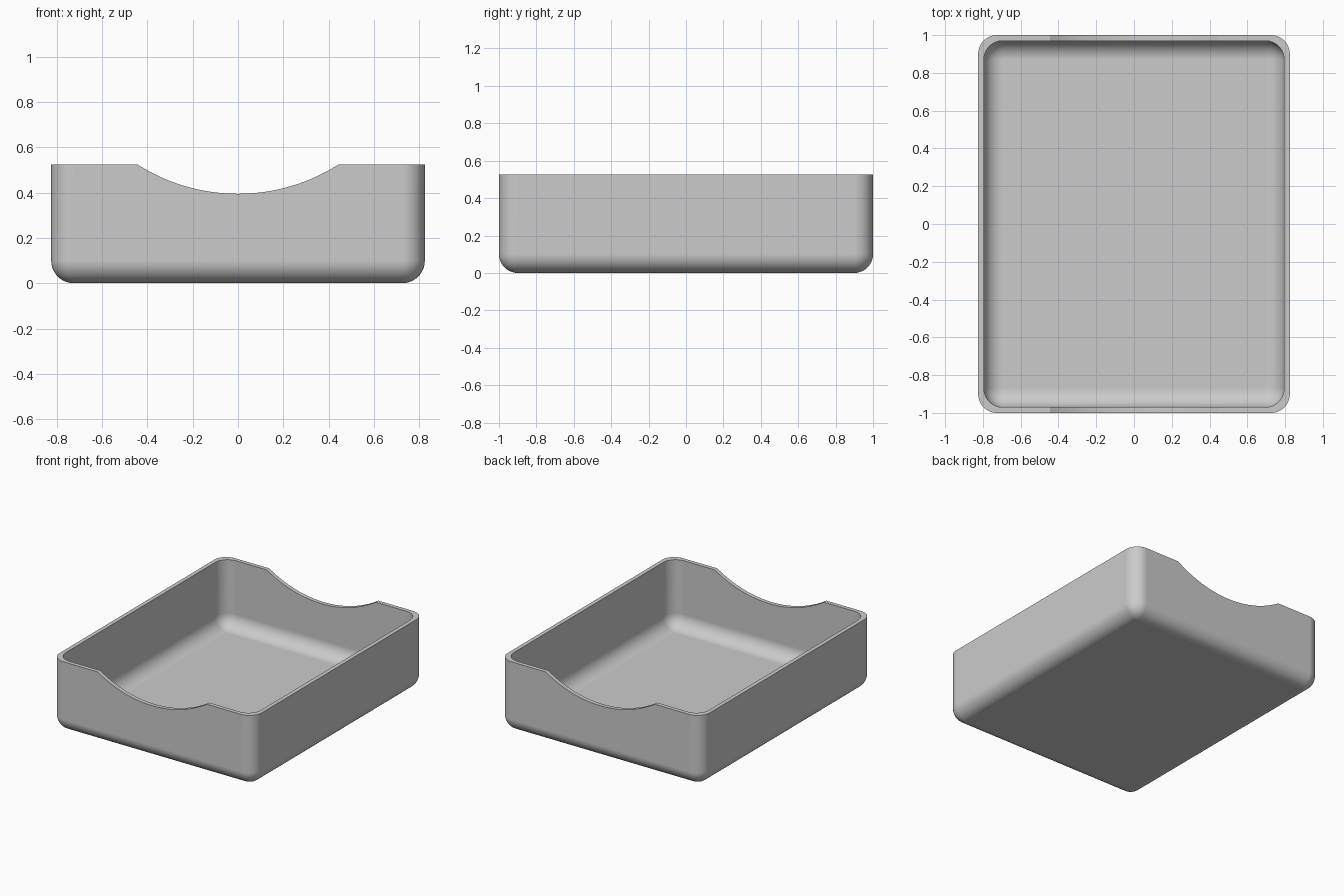
import bpy, bmesh, math

if "Cube" in bpy.data.objects:
    bpy.data.objects.remove(bpy.data.objects["Cube"])

HX, HY, H = 0.825, 1.0, 0.525       # outer half sizes and height
WALL, R, SEG = 0.03, 0.1, 12        # wall thickness, fillet radius, fillet steps
NOTCH_HALF, NOTCH_DEPTH = 0.445, 0.13

grey = bpy.data.materials.new("light grey")
grey.diffuse_color = (0.6, 0.6, 0.6, 1)
grey.use_nodes = True
grey.node_tree.nodes["Principled BSDF"].inputs["Base Color"].default_value = grey.diffuse_color


def ring(bm, hx, hy, r, z):
    """Rounded rectangle loop of vertices at height z."""
    verts = []
    for i, (sx, sy) in enumerate([(1, 1), (-1, 1), (-1, -1), (1, -1)]):
        for k in range(SEG + 1):
            a = (i + k / SEG) * math.pi / 2
            verts.append(bm.verts.new((sx * (hx - r) + r * math.cos(a),
                                       sy * (hy - r) + r * math.sin(a), z)))
    return verts


def shell(bm, inset, floor):
    """Rings from the floor, round the bottom fillet, up to the rim."""
    hx, hy = HX - inset, HY - inset
    rings = []
    for k in range(SEG + 1):
        a = k / SEG * math.pi / 2
        d = R * (1 - math.sin(a))
        rings.append(ring(bm, hx - d, hy - d, R - d, floor + R * (1 - math.cos(a))))
    rings.append(ring(bm, hx, hy, R, H))
    return rings


# Tray: outer skin, flat rim and inner skin in one closed loft
bm = bmesh.new()
rings = shell(bm, 0, 0) + shell(bm, WALL, WALL)[::-1]
for a, b in zip(rings, rings[1:]):
    for i in range(len(a)):
        j = (i + 1) % len(a)
        bm.faces.new((a[i], a[j], b[j], b[i]))
bm.faces.new(rings[0][::-1])
bm.faces.new(rings[-1])
bmesh.ops.remove_doubles(bm, verts=bm.verts, dist=1e-5)
bmesh.ops.recalc_face_normals(bm, faces=bm.faces)
mesh = bpy.data.meshes.new("tray")
bm.to_mesh(mesh)
bm.free()
mesh.materials.append(grey)
tray = bpy.data.objects.new("tray", mesh)
bpy.context.collection.objects.link(tray)

# Cylinder that scoops the finger notch out of both end walls
radius = (NOTCH_HALF ** 2 + NOTCH_DEPTH ** 2) / (2 * NOTCH_DEPTH)
bpy.ops.mesh.primitive_cylinder_add(vertices=192, radius=radius, depth=3,
                                    location=(0, 0, H - NOTCH_DEPTH + radius),
                                    rotation=(math.pi / 2, 0, 0))
cutter = bpy.context.object
cutter.name = "notch_cutter"
cutter.hide_render = True
cutter.data.materials.append(grey)

cut = tray.modifiers.new("notches", 'BOOLEAN')
cut.operation, cut.solver, cut.object = 'DIFFERENCE', 'EXACT', cutter

bpy.ops.object.select_all(action='DESELECT')
tray.select_set(True)
bpy.context.view_layer.objects.active = tray
bpy.ops.object.modifier_apply(modifier=cut.name)
bpy.data.objects.remove(cutter)

# Smooth fillets, crisp rim, flat walls
bpy.ops.object.shade_smooth_by_angle(angle=math.radians(30))
weighted = tray.modifiers.new("flat walls", 'WEIGHTED_NORMAL')
weighted.keep_sharp = True
